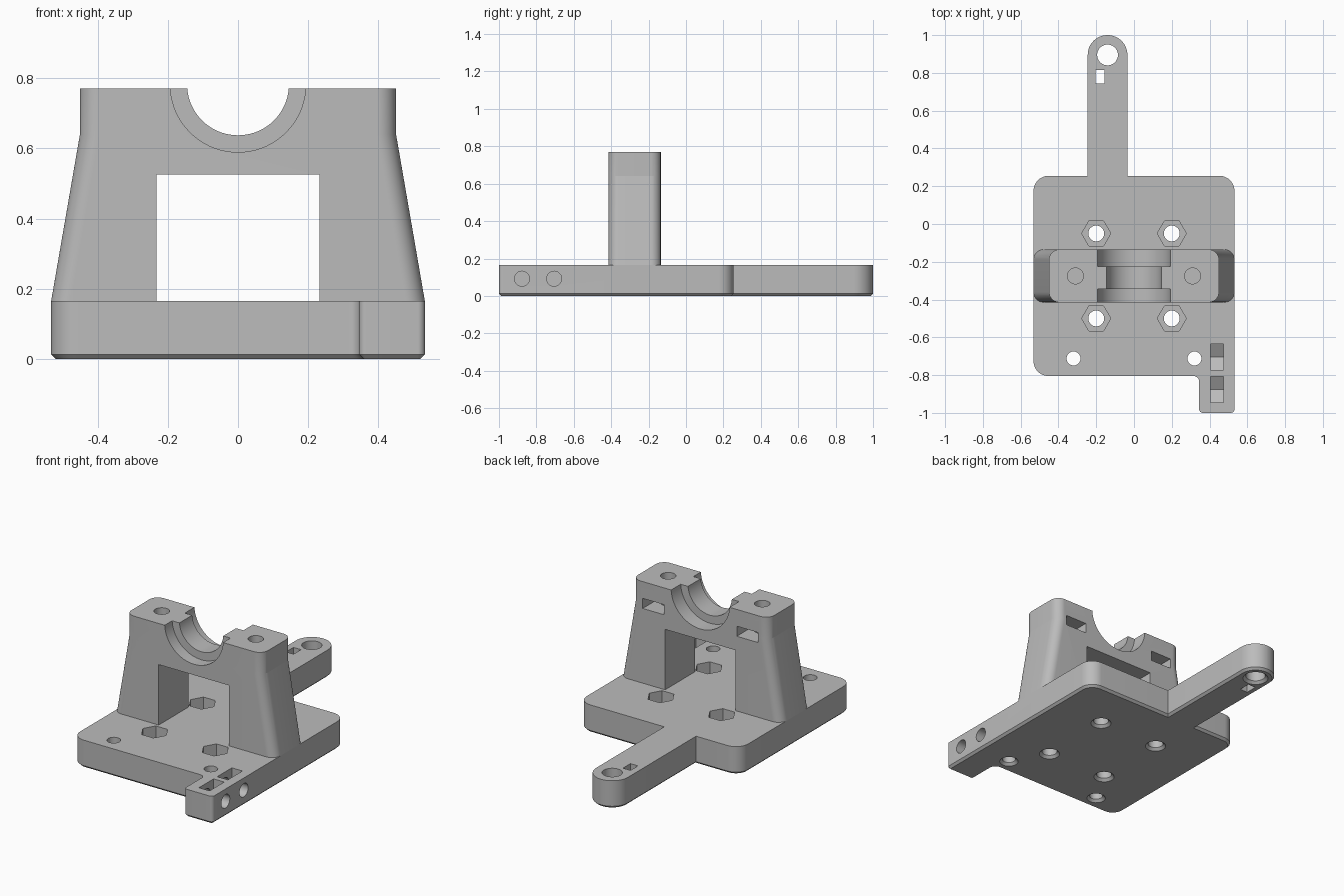
import bpy, bmesh
from math import pi, sin, cos, radians
from mathutils import Vector

if "Cube" in bpy.data.objects:
    bpy.data.objects.remove(bpy.data.objects["Cube"])

grey = bpy.data.materials.new("plain grey")
grey.use_nodes = True
grey.diffuse_color = (0.5, 0.5, 0.5, 1)
grey.node_tree.nodes["Principled BSDF"].inputs["Base Color"].default_value = (0.5, 0.5, 0.5, 1)

TOP = 0.165      # top of the base plate
HEIGHT = 0.77    # top of the tower
CHAMFER = 0.013


def place(u, v, w, axis):
    """Put a profile point (u, v) at distance w along an axis."""
    return {"x": (w, u, v), "y": (u, w, v), "z": (u, v, w)}[axis]


def loft(name, rings, axis="z", chamfer=0):
    """Closed solid through (distance, profile) rings of equal length."""
    bm = bmesh.new()
    loops = [[bm.verts.new(place(u, v, w, axis)) for u, v in pts] for w, pts in rings]
    bottom = bm.faces.new(loops[0])
    bm.faces.new(loops[-1])
    for a, b in zip(loops, loops[1:]):
        for i in range(len(a)):
            j = (i + 1) % len(a)
            bm.faces.new((a[i], a[j], b[j], b[i]))
    bmesh.ops.recalc_face_normals(bm, faces=bm.faces[:])
    if chamfer:
        bmesh.ops.bevel(bm, geom=list(bottom.edges), offset=chamfer, segments=1,
                        affect="EDGES", profile=0.5)
    mesh = bpy.data.meshes.new(name)
    bm.to_mesh(mesh)
    bm.free()
    mesh.materials.append(grey)
    obj = bpy.data.objects.new(name, mesh)
    bpy.context.collection.objects.link(obj)
    return obj


def circle(u, v, r, sides=48):
    return [(u + r * cos(2 * pi * i / sides), v + r * sin(2 * pi * i / sides))
            for i in range(sides)]


def rect(u0, u1, v0, v1):
    return [(u0, v0), (u1, v0), (u1, v1), (u0, v1)]


def rounded(corners, steps=12):
    """Outline with right-angled corners (u, v, radius), rounded in or out."""
    out = []
    for i, (u, v, r) in enumerate(corners):
        p = Vector((u, v))
        before = (Vector(corners[i - 1][:2]) - p).normalized()
        after = (Vector(corners[(i + 1) % len(corners)][:2]) - p).normalized()
        if r == 0:
            out.append((u, v))
            continue
        for k in range(steps + 1):
            t = pi / 2 * k / steps
            out.append(tuple(p + r * (before + after - after * cos(t) - before * sin(t))))
    return out


def cut(target, profile, lo, hi, axis="z", end_profile=None):
    """Subtract an extruded or tapered profile."""
    tool = loft("cutter", [(lo, profile), (hi, end_profile or profile)], axis)
    tool.hide_render = True
    mod = target.modifiers.new("cut", "BOOLEAN")
    mod.operation = "DIFFERENCE"
    mod.solver = "EXACT"
    mod.object = tool
    bpy.context.view_layer.objects.active = target
    bpy.ops.object.modifier_apply(modifier=mod.name)
    bpy.data.objects.remove(tool)


def through_hole(target, x, y, r):
    """Vertical hole with a countersunk lower rim."""
    cut(target, circle(x, y, r), -0.1, 0.3)
    cut(target, circle(x, y, r + 0.03), -0.015, 0.015, end_profile=circle(x, y, r))


# Base plate with rear arm and front tab
W = 0.532
base = loft("base_plate", [(z, rounded([
    (-W, -0.805, 0.08), (0.345, -0.805, 0.03), (0.345, -1.0, 0.02), (W, -1.0, 0.02),
    (W, 0.255, 0.08), (-0.035, 0.255, 0), (-0.035, 1.0, 0.1045), (-0.245, 1.0, 0.1045),
    (-0.245, 0.255, 0), (-W, 0.255, 0.08)])) for z in (0, TOP)], chamfer=CHAMFER)

# Mounting holes and hexagonal nut pockets
for x in (-0.2, 0.2):
    for y in (-0.05, -0.5):
        through_hole(base, x, y, 0.042)
        cut(base, circle(x, y, 0.077, 6), 0.075, 0.3)
for x in (-0.32, 0.32):
    through_hole(base, x, -0.712, 0.037)

# Arm eye and slot
through_hole(base, -0.14, 0.895, 0.055)
cut(base, rect(-0.205, -0.155, 0.745, 0.815), -0.1, 0.3)

# Side screw holes with V-bottomed nut slots
for y in (-0.877, -0.705):
    cut(base, circle(y, 0.092, 0.04), 0.37, 0.7, "x")
    half = 0.069
    slot = [(y, 0.014), (y + half, 0.053), (y + half, 0.3), (y - half, 0.3), (y - half, 0.053)]
    cut(base, slot, 0.405, 0.475, "x")

# Tapered tower with rounded upright edges
FRONT, BACK, R = -0.415, -0.135, 0.055
tower = loft("bearing_tower", [(z, rounded([
    (-w, FRONT, R), (w, FRONT, R), (w, BACK, R), (-w, BACK, R)]))
    for z, w in ((TOP, 0.532), (0.64, 0.45), (HEIGHT, 0.45))])
cut(tower, rect(-0.232, 0.232, 0.1, 0.525), -0.6, 0.1, "y")

# Bearing cradle, wider at both faces
cut(tower, circle(0, 0.782, 0.145, 72), -0.6, 0.1, "y")
cut(tower, circle(0, 0.782, 0.193, 72), -0.6, -0.345, "y")
cut(tower, circle(0, 0.782, 0.193, 72), -0.225, 0.1, "y")

# Cap screw holes and rear nut slots
for x in (-0.31, 0.31):
    cut(tower, circle(x, -0.275, 0.042), 0.5, 0.9)
    cut(tower, rect(x - 0.07, x + 0.07, 0.61, 0.67), -0.345, 0.1, "y")

# Smooth the curved walls and keep the edges sharp
for obj in (base, tower):
    bpy.ops.object.select_all(action="DESELECT")
    obj.select_set(True)
    bpy.context.view_layer.objects.active = obj
    bpy.ops.object.shade_smooth_by_angle(angle=radians(9))
